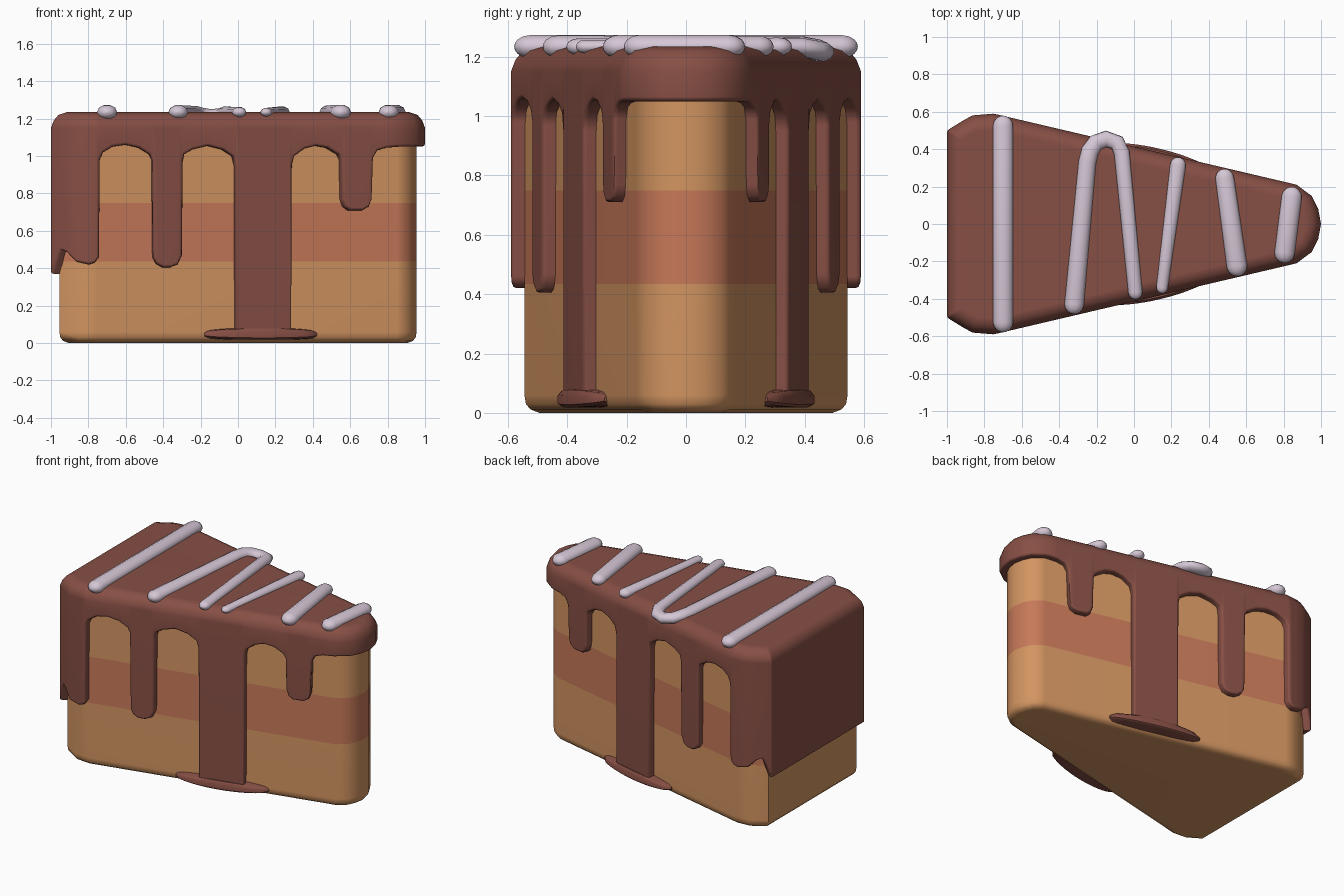
import bpy, bmesh, math
from mathutils import Vector as V

if "Cube" in bpy.data.objects:
    bpy.data.objects.remove(bpy.data.objects["Cube"])


def material(name, rgb):
    m = bpy.data.materials.new(name)
    m.diffuse_color = (*rgb, 1)
    m.use_nodes = True
    m.node_tree.nodes["Principled BSDF"].inputs["Base Color"].default_value = m.diffuse_color
    return m


SPONGE = material("sponge", (0.65, 0.30, 0.12))
FILLING = material("filling", (0.57, 0.19, 0.10))
CHOCOLATE = material("chocolate", (0.24, 0.078, 0.059))
CREAM = material("cream", (0.67, 0.57, 0.67))

# Half of the wedge outline seen from above, tip to back
HALF = [V(p) for p in [(1, 0), (.985, .08), (.95, .15), (.87, .21), (-.75, .59),
                       (-.87, .58), (-1, .5), (-1, 0)]]
CUM = [0]
for a, b in zip(HALF, HALF[1:]):
    CUM.append(CUM[-1] + (b - a).length)


def inset_outline(d):
    out = []
    for i, p in enumerate(HALF):
        if i in (0, len(HALF) - 1):
            out.append(V((p.x - math.copysign(d, p.x), 0)))
            continue
        e1 = (p - HALF[i - 1]).normalized()
        e2 = (HALF[i + 1] - p).normalized()
        n1, n2 = V((e1.y, -e1.x)), V((e2.y, -e2.x))
        n = (n1 + n2).normalized()
        out.append(p - n * d / n.dot(n1))
    return out


def pos(s, d, z):
    """Point at arc length s along the outline, moved inward by d."""
    pts = inset_outline(d)
    s = min(max(s, 0), CUM[-1])
    for i in range(len(CUM) - 1):
        if s <= CUM[i + 1] + 1e-9:
            p = pts[i].lerp(pts[i + 1], (s - CUM[i]) / (CUM[i + 1] - CUM[i]))
            return (p.x, p.y, z)


def arc(x):
    for i in range(len(HALF) - 2):
        a, b = HALF[i].x, HALF[i + 1].x
        if b <= x <= a:
            return CUM[i] + (a - x) / (a - b) * (CUM[i + 1] - CUM[i])


def skin(name, rings, mats, caps=(), rule=None, wrap=False):
    """Bridge the rings into a half shell and mirror it across the slice."""
    bm = bmesh.new()
    vs = [[bm.verts.new(p) for p in r] for r in rings]
    pairs = list(zip(vs, vs[1:])) + ([(vs[-1], vs[0])] if wrap else [])
    for r1, r2 in pairs:
        for i in range(len(r1) - 1):
            bm.faces.new((r1[i], r1[i + 1], r2[i + 1], r2[i]))
    for c in caps:
        bm.faces.new(vs[c])
    if wrap:
        for i in (0, -1):
            bm.faces.new([r[i] for r in vs])
    bmesh.ops.recalc_face_normals(bm, faces=bm.faces)
    top = max(bm.faces, key=lambda f: f.calc_center_median().z)
    if top.normal.z < 0:
        bmesh.ops.reverse_faces(bm, faces=bm.faces)
    if rule:
        for f in bm.faces:
            f.material_index = rule(f.calc_center_median().z)
    me = bpy.data.meshes.new(name)
    bm.to_mesh(me)
    bm.free()
    for m in mats:
        me.materials.append(m)
    ob = bpy.data.objects.new(name, me)
    bpy.context.collection.objects.link(ob)
    for f in me.polygons:
        f.use_smooth = True
    me.set_sharp_from_angle(angle=math.radians(50))
    mir = ob.modifiers.new("mirror", 'MIRROR')
    mir.use_axis = (False, True, False)
    ob.modifiers.new("normals", 'WEIGHTED_NORMAL').keep_sharp = True
    return ob


# Sponge body with a filling band
levels = [(.095, 0), (.065, .012), (.05, .03), (.045, .06), (.045, .435), (.045, .75), (.045, 1.15)]
skin("sponge_body", [[(p.x, p.y, z) for p in inset_outline(d)] for d, z in levels],
     [SPONGE, FILLING], caps=(0, -1), rule=lambda z: int(.435 < z < .75))

# Lower edge of the icing along one side: (x, z), tip to back
EDGE = [(1, 1.05), (.985, 1.05), (.95, 1.05), (.87, 1.05), (.80, 1.045), (.75, 1.03), (.727, .99),
        (.72, .77), (.705, .73), (.67, .71), (.60, .71), (.573, .73), (.56, .77),
        (.555, .98), (.54, 1.01), (.48, 1.045), (.42, 1.055), (.36, 1.04), (.305, 1.0),
        (.292, .95), (.288, .03), (-.008, .03), (-.012, .95), (-.025, 1.0),
        (-.08, 1.035), (-.16, 1.055), (-.24, 1.035), (-.285, 1.01), (-.293, .97),
        (-.298, .47), (-.32, .42), (-.36, .405), (-.40, .405), (-.435, .425), (-.452, .46),
        (-.457, .98), (-.472, 1.01), (-.53, 1.045), (-.60, 1.06), (-.67, 1.05), (-.72, 1.02),
        (-.738, .98), (-.743, .46), (-.765, .43), (-.80, .42), (-.87, .435), (-.92, .485),
        (-.95, .5), (-.98, .42), (-1, .37)]
edge = [V((arc(x), z)) for x, z in EDGE] + [V((CUM[-1], .37))]

# Edge pulled back into the icing so that its rim is rounded
R = .015
pulled = []
for i, p in enumerate(edge):
    n = V((0, 1))
    if 0 < i < len(edge) - 1:
        e1, e2 = (p - edge[i - 1]).normalized(), (edge[i + 1] - p).normalized()
        n = (V((-e1.y, e1.x)) + V((-e2.y, e2.x))).normalized()
    pulled.append((p + n * R, p + n * R * .3))

rings = [[pos(p.x, .07, p.y) for p in edge],
         [pos(p.x, R, p.y) for p in edge],
         [pos(m.x, R * .3, m.y) for _, m in pulled],
         [pos(q.x, 0, q.y) for q, _ in pulled]]
for d, z in [(0, 1.15), (.015, 1.19), (.04, 1.22), (.085, 1.235)]:
    rings.append([pos(q.x, d, z) for q, _ in pulled])
skin("icing", rings, [CHOCOLATE], caps=(-1,))

# Puddle where the long drip meets the plate
N = 16
cols = []
for i in range(N + 1):
    f = i / N
    h = math.sqrt(max(math.sin(math.pi * f), 0))
    cols.append((arc(.435 - .605 * f), .04 - .06 * h, h))
skin("icing_puddle", [
    [pos(s, .09, .018) for s, d, h in cols],
    [pos(s, d + .012, .035 - .017 * h) for s, d, h in cols],
    [pos(s, d, .04 - .012 * h) for s, d, h in cols],
    [pos(s, d, .052 + .008 * h) for s, d, h in cols],
    [pos(s, d + .012, .06 + .018 * h) for s, d, h in cols],
    [pos(s, .09, .065 + .02 * h) for s, d, h in cols]], [CHOCOLATE], wrap=True)


# Cream drizzle strands: points are (x, y, drop, radius)
def strand(name, pts):
    def cap(end, inner):
        e, r = V(end[:3]), end[3]
        t = (e - V(inner[:3])).normalized()
        return [(*(e + t * r * math.sin(a)), r * max(math.cos(a), .02))
                for a in (math.pi / 2, 1.25, .9, .45)]
    path = cap(pts[0], pts[1]) + pts + cap(pts[-1], pts[-2])[::-1]
    cu = bpy.data.curves.new(name, 'CURVE')
    cu.dimensions = '3D'
    cu.bevel_depth = 1
    cu.bevel_resolution = 3
    cu.use_fill_caps = True
    sp = cu.splines.new('POLY')
    sp.points.add(len(path) - 1)
    for p, q in zip(sp.points, path):
        p.co = (q[0], q[1], q[2], 1)
        p.radius = q[3]
    sp.use_smooth = True
    cu.materials.append(CREAM)
    ob = bpy.data.objects.new(name, cu)
    ob.location.z = 1.234
    ob.scale.z = .76
    bpy.context.collection.objects.link(ob)


strand("drizzle_back", [(-.70, -.525, 0, .054), (-.70, .525, 0, .054)])
strand("drizzle_loop", [(-.32, -.43, 0, .052), (-.25, .33, 0, .047), (-.235, .39, 0, .047),
                        (-.205, .435, -.01, .045), (-.15, .455, -.022, .045),
                        (-.09, .435, -.015, .043), (-.065, .38, 0, .042), (.007, -.365, 0, .038)])
strand("drizzle_thin", [(.15, -.34, 0, .031), (.235, .315, 0, .042)])
strand("drizzle_front", [(.55, -.225, 0, .055), (.485, .245, 0, .05)])
strand("drizzle_tip", [(.805, -.155, 0, .054), (.843, .145, 0, .054)])
